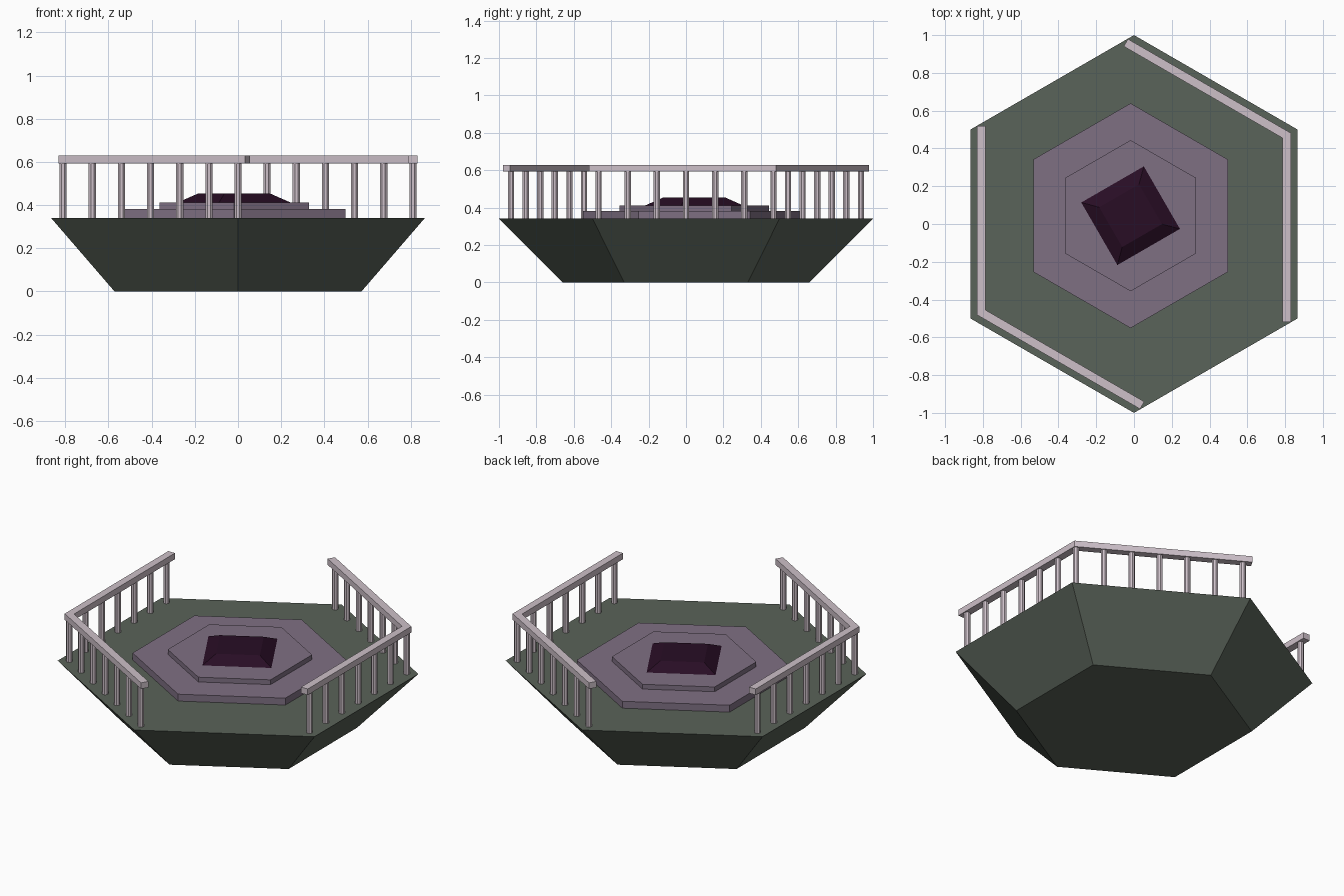
import bpy, bmesh, math
from mathutils import Vector

if "Cube" in bpy.data.objects:
    bpy.data.objects.remove(bpy.data.objects["Cube"])


def material(name, rgb):
    m = bpy.data.materials.new(name)
    m.diffuse_color = (*rgb, 1)
    m.use_nodes = True
    m.node_tree.nodes["Principled BSDF"].inputs["Base Color"].default_value = m.diffuse_color
    return m


STONE = material("dark green stone", (0.102, 0.125, 0.100))
MAUVE = material("mauve stone", (0.212, 0.162, 0.226))
PLUM = material("dark plum", (0.021, 0.004, 0.018))
PALE = material("pale rail", (0.610, 0.525, 0.580))


def finish(name, bm, mat):
    bmesh.ops.recalc_face_normals(bm, faces=bm.faces[:])
    me = bpy.data.meshes.new(name)
    bm.to_mesh(me)
    bm.free()
    me.materials.append(mat)
    ob = bpy.data.objects.new(name, me)
    bpy.context.collection.objects.link(ob)
    return ob


def loft(bm, rings):
    """Closed solid through a list of vertex rings."""
    rows = [[bm.verts.new(p) for p in r] for r in rings]
    n = len(rows[0])
    for a, b in zip(rows, rows[1:]):
        for i in range(n):
            j = (i + 1) % n
            bm.faces.new((a[i], a[j], b[j], b[i]))
    bm.faces.new(rows[0][::-1])
    bm.faces.new(rows[-1])


def ring(n, r, z, cx=0, cy=0, turn=0):
    return [(cx + r * math.cos(turn + math.tau * i / n),
             cy + r * math.sin(turn + math.tau * i / n), z) for i in range(n)]


def frustum(name, n, r0, r1, z0, z1, mat, c=(0, 0), turn=math.pi / 2):
    bm = bmesh.new()
    loft(bm, [ring(n, r0, z0, *c, turn), ring(n, r1, z1, *c, turn)])
    return finish(name, bm, mat)


# Hull and the stepped dais on top
DECK = 0.341
C = (-0.018, 0.044)
frustum("hexagon_base", 6, 0.66, 1.0, 0, DECK, STONE)
frustum("lower_step", 6, 0.595, 0.595, DECK - 0.01, 0.383, MAUVE, C)
frustum("upper_step", 6, 0.40, 0.40, 0.375, 0.412, MAUVE, C)
frustum("centre_block", 4, 0.275, 0.172, 0.41, 0.454, PLUM, C, math.radians(75))

# Railings: each runs along two hexagon edges, mitred at the shared corner
R, HALF, EXT, Z0, Z1 = 0.935, 0.0225, 0.05, 0.592, 0.629


def railing(name, angles):
    p = [Vector((R * math.cos(math.radians(a)), R * math.sin(math.radians(a)), 0))
         for a in angles]
    d0, d1 = (p[1] - p[0]).normalized(), (p[2] - p[1]).normalized()
    up = Vector((0, 0, 1))
    n0, n1 = up.cross(d0), up.cross(d1)
    miter = (n0 + n1) / (1 + n0.dot(n1))
    stations = [(p[0] - d0 * EXT, n0), (p[1], miter), (p[2] + d1 * EXT, n1)]
    bm = bmesh.new()
    loft(bm, [[c - s * HALF + up * Z0, c + s * HALF + up * Z0,
               c + s * HALF + up * Z1, c - s * HALF + up * Z1] for c, s in stations])
    finish(name + "_handrail", bm, PALE)

    # Seven posts per edge, sharing the corner post
    bm = bmesh.new()
    spots = [p[0].lerp(p[1], i / 6) for i in range(6)]
    spots += [p[1].lerp(p[2], i / 6) for i in range(7)]
    for q in spots:
        loft(bm, [ring(8, 0.018, DECK - 0.005, q.x, q.y, math.pi / 8),
                  ring(8, 0.018, Z0 + 0.005, q.x, q.y, math.pi / 8)])
    finish(name + "_posts", bm, PALE)


railing("left", (150, 210, 270))
railing("right", (330, 390, 450))
